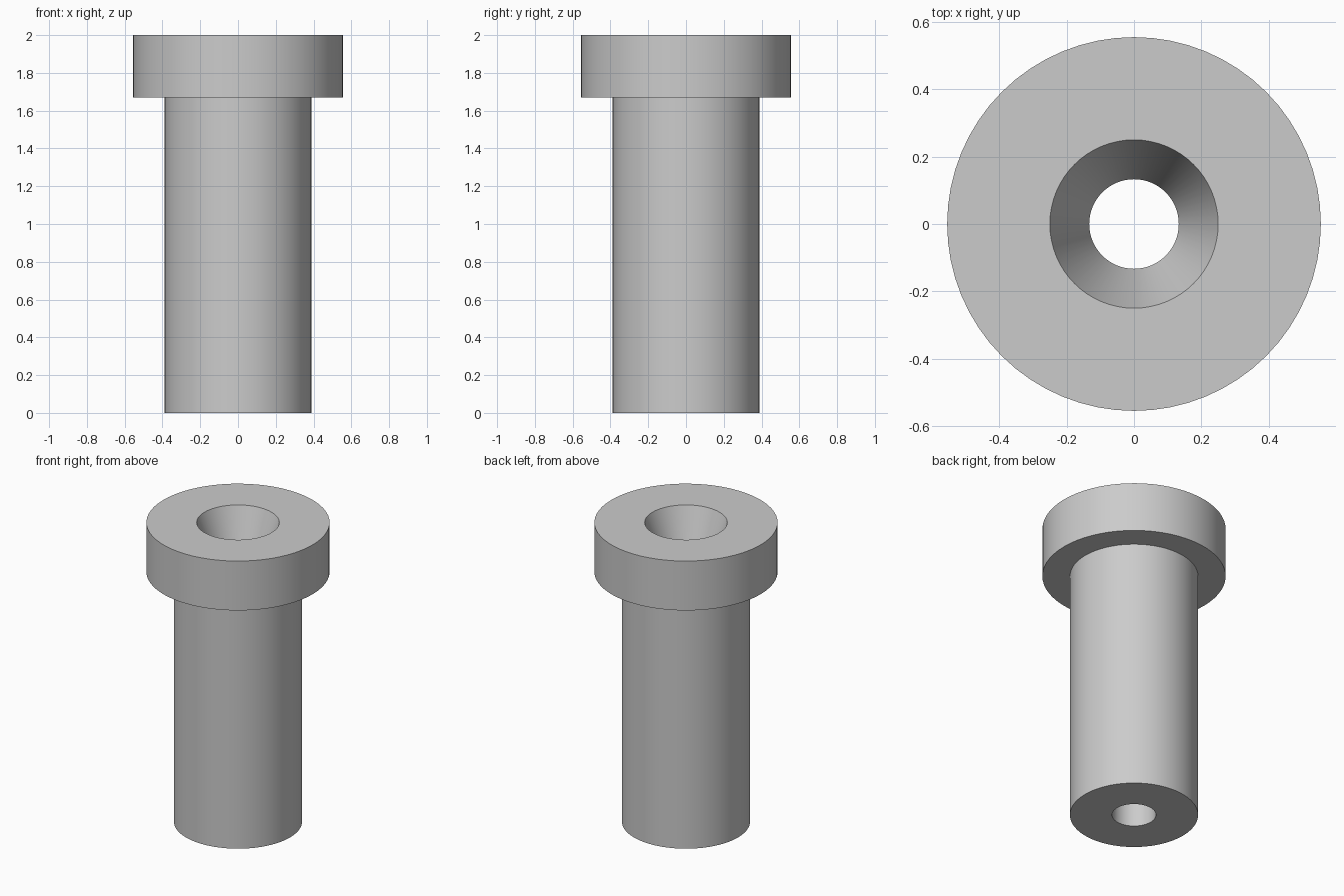
import bpy
import bmesh
import math

cube = bpy.data.objects.get("Cube")
if cube:
    bpy.data.objects.remove(cube, do_unlink=True)

SEGMENTS = 64
HEIGHT = 2.0
FLANGE_BOTTOM = 1.67
FLANGE_RADIUS = 0.555
SHANK_RADIUS = 0.388
MOUTH_RADIUS = 0.25
BORE_RADIUS = 0.133

# Plain grey metal
grey = bpy.data.materials.new("plain grey")
grey.use_nodes = True
colour = (0.6, 0.6, 0.6, 1.0)
grey.diffuse_color = colour
grey.node_tree.nodes["Principled BSDF"].inputs["Base Color"].default_value = colour


def lathe(name, profile, material):
    """Spin a closed (radius, height) profile around the z axis."""
    bm = bmesh.new()
    rings = []
    for i in range(SEGMENTS):
        a = math.tau * i / SEGMENTS
        rings.append([bm.verts.new((r * math.cos(a), r * math.sin(a), z))
                      for r, z in profile])
    for i, ring in enumerate(rings):
        following = rings[(i + 1) % SEGMENTS]
        for j in range(len(profile)):
            k = (j + 1) % len(profile)
            bm.faces.new((ring[j], following[j], following[k], ring[k]))
    bmesh.ops.recalc_face_normals(bm, faces=bm.faces)
    mesh = bpy.data.meshes.new(name)
    bm.to_mesh(mesh)
    bm.free()
    mesh.materials.append(material)
    obj = bpy.data.objects.new(name, mesh)
    bpy.context.collection.objects.link(obj)
    bpy.ops.object.select_all(action="DESELECT")
    obj.select_set(True)
    bpy.context.view_layer.objects.active = obj
    bpy.ops.object.shade_smooth_by_angle(angle=math.radians(15))
    return obj


# Shank, flange, funnel mouth and through bore in one closed section
lathe("flanged_bushing", [
    (BORE_RADIUS, 0),
    (SHANK_RADIUS, 0),
    (SHANK_RADIUS, FLANGE_BOTTOM),
    (FLANGE_RADIUS, FLANGE_BOTTOM),
    (FLANGE_RADIUS, HEIGHT),
    (MOUTH_RADIUS, HEIGHT),
    (BORE_RADIUS, FLANGE_BOTTOM),
], grey)
